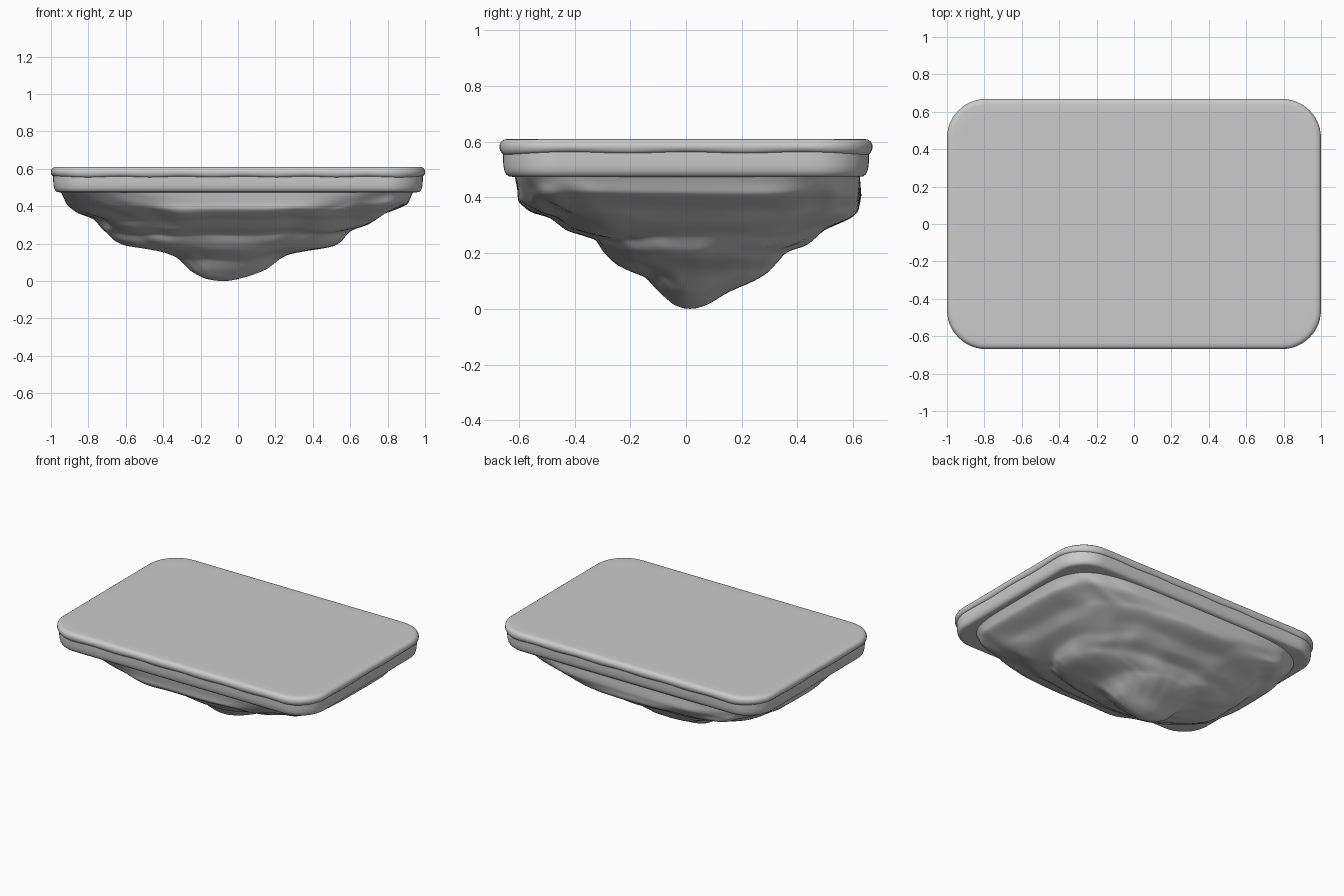
import bpy, bmesh, math
from mathutils import Vector, noise

if "Cube" in bpy.data.objects:
    bpy.data.objects.remove(bpy.data.objects["Cube"])

grey = bpy.data.materials.new("stone grey")
grey.diffuse_color = (0.6, 0.6, 0.6, 1)
grey.use_nodes = True
grey.node_tree.nodes["Principled BSDF"].inputs["Base Color"].default_value = grey.diffuse_color


def loft(name, rings, subdiv=0, angle=50):
    """Skin a stack of closed rings and cap both ends."""
    bm = bmesh.new()
    rows = [[bm.verts.new(p) for p in ring] for ring in rings]
    n = len(rows[0])
    for a, b in zip(rows, rows[1:]):
        for i in range(n):
            j = (i + 1) % n
            bm.faces.new((a[i], a[j], b[j], b[i]))
    bm.faces.new(rows[0])
    bm.faces.new(rows[-1])
    bmesh.ops.recalc_face_normals(bm, faces=bm.faces)
    mesh = bpy.data.meshes.new(name)
    bm.to_mesh(mesh)
    bm.free()
    mesh.materials.append(grey)
    obj = bpy.data.objects.new(name, mesh)
    bpy.context.collection.objects.link(obj)
    bpy.context.view_layer.objects.active = obj
    obj.select_set(True)
    bpy.ops.object.shade_smooth_by_angle(angle=math.radians(angle))
    obj.select_set(False)
    if subdiv:
        mod = obj.modifiers.new("smooth", 'SUBSURF')
        mod.levels = mod.render_levels = subdiv
    return obj


def rounded_rect(inset, z, wave=0.0):
    """Rounded rectangle ring, with optional ripples in height."""
    hx, hy, r = 1.0 - inset, 0.669 - inset, max(0.21 - inset, 0.02)
    pts = []
    corners = [(1, 1, 0), (-1, 1, 90), (-1, -1, 180), (1, -1, 270)]
    for k, (sx, sy, start) in enumerate(corners):
        for i in range(13):
            a = math.radians(start + 90 * i / 12)
            pts.append(Vector((sx * (hx - r) + r * math.cos(a),
                               sy * (hy - r) + r * math.sin(a), z)))
        nx, ny, ns = corners[(k + 1) % 4]
        a = math.radians(ns)
        end = Vector((nx * (hx - r) + r * math.cos(a),
                      ny * (hy - r) + r * math.sin(a), z))
        begin = pts[-1].copy()
        pts += [begin.lerp(end, i / 30) for i in range(1, 30)]
    for p in pts:
        p.z += wave * (math.sin(p.x * 19 + 1) + math.cos(p.y * 15))
    return pts


# Top turf layer: soft rim with a rippled lower lip
turf = [(0.08, 0.610, 0), (0.032, 0.610, 0), (0.016, 0.608, 0), (0.006, 0.601, 0),
        (0.0, 0.590, 0), (0.0, 0.576, 0.001), (0.005, 0.565, 0.002),
        (0.012, 0.559, 0.0025), (0.03, 0.558, 0.0025)]
loft("turf_layer", [rounded_rect(*t) for t in turf])

# Soil layer: slightly inset slab with a rounded bottom edge
soil = [(0.03, 0.575), (0.012, 0.567), (0.012, 0.53), (0.014, 0.51), (0.017, 0.495),
        (0.023, 0.483), (0.032, 0.476), (0.046, 0.474), (0.10, 0.474)]
loft("soil_layer", [rounded_rect(*s) for s in soil])

# Rock underside: stepped outlines (reach, height) for each side
left = [(0.95, 0.50), (0.95, 0.48), (0.91, 0.40), (0.85, 0.355), (0.77, 0.34),
        (0.72, 0.29), (0.66, 0.215), (0.60, 0.185), (0.40, 0.16), (0.33, 0.13),
        (0.25, 0.05), (0.18, 0.012), (0.11, 0)]
right = [(0.95, 0.50), (0.94, 0.48), (0.90, 0.41), (0.78, 0.36), (0.70, 0.30),
         (0.60, 0.265), (0.55, 0.21), (0.50, 0.18), (0.27, 0.15), (0.22, 0.12),
         (0.15, 0.06), (0.05, 0.02), (-0.05, 0)]
front = [(0.62, 0.50), (0.615, 0.48), (0.60, 0.38), (0.55, 0.345), (0.50, 0.335),
         (0.42, 0.275), (0.33, 0.255), (0.30, 0.21), (0.25, 0.16), (0.15, 0.115),
         (0.10, 0.06), (0.04, 0.01), (0.0, 0)]
back = [(0.625, 0.50), (0.625, 0.40), (0.61, 0.34), (0.57, 0.315), (0.50, 0.29),
        (0.43, 0.23), (0.36, 0.21), (0.33, 0.17), (0.30, 0.13), (0.25, 0.10),
        (0.15, 0.06), (0.08, 0.015), (0.03, 0)]


def reach(outline, z):
    """Reach of a side outline at height z."""
    for (r1, z1), (r0, z0) in zip(outline, outline[1:]):
        if z >= z0:
            return r0 + (r1 - r0) * (z - z0) / (z1 - z0)
    return outline[-1][0]


def rock_ring(z, n=96):
    l, r, f, b = (reach(o, z) for o in (left, right, front, back))
    cx = -0.08 * max(0, 1 - z / 0.5)
    cy = 0.012 * max(0, 1 - z / 0.5)
    t = min(1, z / 0.48)
    fade = min(1, z / 0.1) * min(1, max(0, (0.48 - z) / 0.12))
    ring = []
    for i in range(n):
        a = math.tau * i / n
        c, s = math.cos(a), math.sin(a)
        # The front left corner is cut back further than the others
        e = 2 / (2 + 3 * t ** (6 if c < 0 and s < 0 else 2.3))
        px = math.copysign(abs(c) ** e, c) * ((r - cx) if c > 0 else (l + cx))
        py = math.copysign(abs(s) ** e, s) * ((b - cy) if s > 0 else (f + cy))
        # Lumps follow the diagonals, flatter along the four main outlines
        amount = fade * (0.3 + 0.7 * abs(math.sin(2 * a)))
        broad = noise.noise(Vector((c * 2.2 + 3, s * 2.2, z * 6)))
        fine = noise.noise(Vector((c * 4, s * 4 + 7, z * 13)))
        k = 1 + amount * (0.05 * broad + 0.05 * fine)
        lift = 0.02 * amount * noise.noise(Vector((px * 5, py * 5 + 7, 1)))
        ring.append(Vector((cx + px * k, cy + py * k, z + lift)))
    return ring


heights = [0.495, 0.487] + [0.48 * (1 - i / 36) for i in range(36)] + [0.005, 0.0]
loft("rock_underside", [rock_ring(z) for z in heights], subdiv=1, angle=180)
